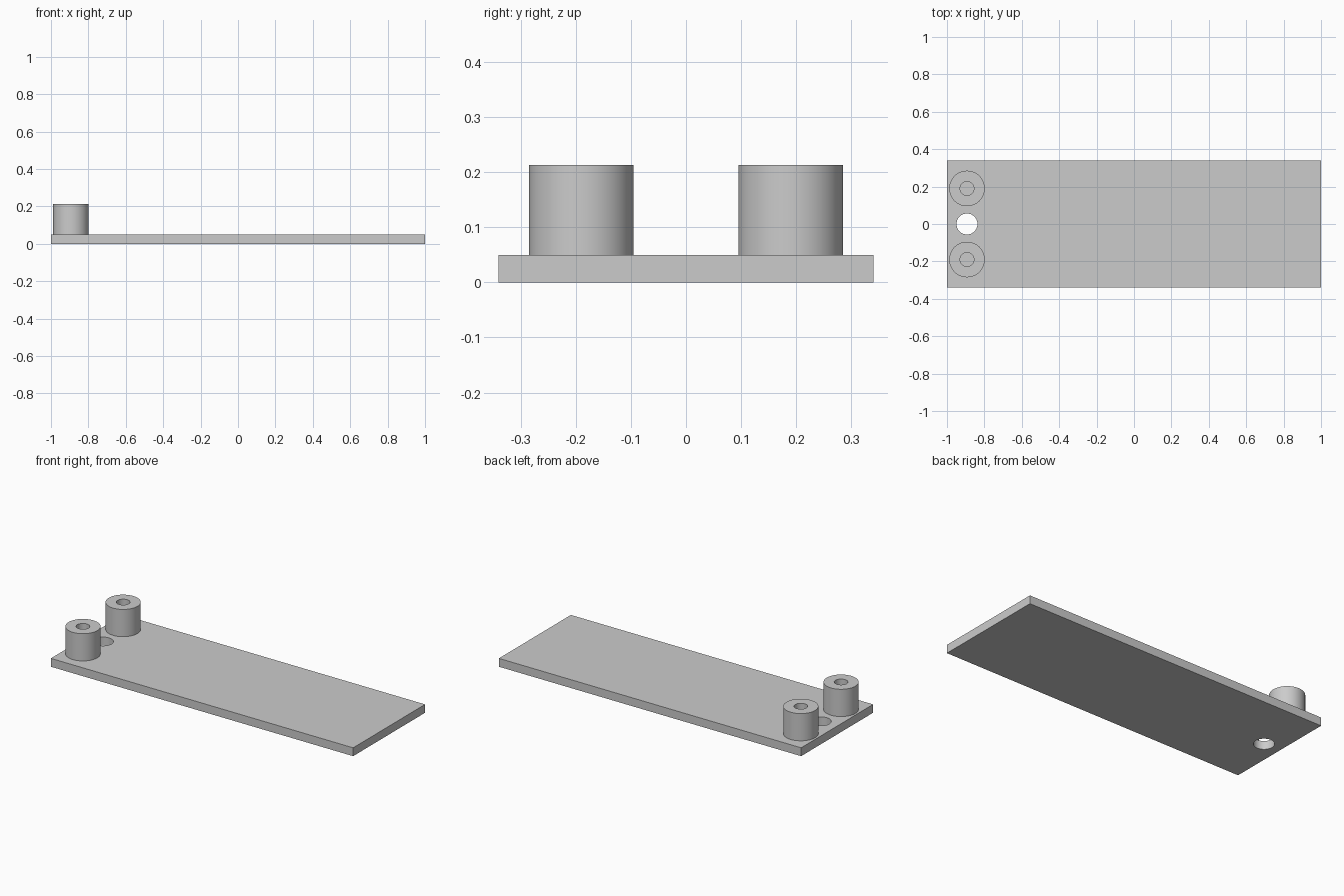
import bpy, bmesh, math
from mathutils import Matrix, Vector

if "Cube" in bpy.data.objects:
    bpy.data.objects.remove(bpy.data.objects["Cube"])

LENGTH, WIDTH, THICK = 2.0, 0.68, 0.05
HOLE_X = -0.893           # shared x of the hole and both posts
POST_Y, POST_TOP = 0.19, 0.213
POST_R, BORE_R, HOLE_R = 0.095, 0.037, 0.056
SEGMENTS = 64

grey = bpy.data.materials.new("light_grey")
grey.diffuse_color = (0.6, 0.6, 0.6, 1)
grey.use_nodes = True
grey.node_tree.nodes["Principled BSDF"].inputs["Base Color"].default_value = grey.diffuse_color


def make_object(name, bm):
    mesh = bpy.data.meshes.new(name)
    bmesh.ops.recalc_face_normals(bm, faces=bm.faces)
    bm.to_mesh(mesh)
    bm.free()
    mesh.materials.append(grey)
    obj = bpy.data.objects.new(name, mesh)
    bpy.context.collection.objects.link(obj)
    return obj


def smooth(obj):
    bpy.ops.object.select_all(action='DESELECT')
    obj.select_set(True)
    bpy.context.view_layer.objects.active = obj
    bpy.ops.object.shade_smooth_by_angle(angle=math.radians(30))


# Flat base plate
bm = bmesh.new()
bmesh.ops.create_cube(bm, size=1, matrix=Matrix.Translation((0, 0, THICK / 2))
                      @ Matrix.Diagonal((LENGTH, WIDTH, THICK, 1)))
plate = make_object("base_plate", bm)

# Through hole between the posts
bm = bmesh.new()
bmesh.ops.create_cone(bm, cap_ends=True, segments=SEGMENTS, radius1=HOLE_R,
                      radius2=HOLE_R, depth=0.3)
cutter = make_object("hole_cutter", bm)
cutter.location = (HOLE_X, 0, THICK / 2)
cut = plate.modifiers.new("hole", 'BOOLEAN')
cut.operation, cut.solver, cut.object = 'DIFFERENCE', 'EXACT', cutter
bpy.context.view_layer.objects.active = plate
bpy.ops.object.modifier_apply(modifier=cut.name)
bpy.data.objects.remove(cutter)
smooth(plate)

# Two hollow posts, each a ring profile spun about its axis
for side, name in ((-1, "front_post"), (1, "back_post")):
    bm = bmesh.new()
    ring = [bm.verts.new((r, 0, z)) for r, z in (
        (POST_R, THICK), (POST_R, POST_TOP), (BORE_R, POST_TOP), (BORE_R, THICK))]
    edges = [bm.edges.new((ring[i], ring[(i + 1) % 4])) for i in range(4)]
    bmesh.ops.spin(bm, geom=ring + edges, cent=(0, 0, 0), axis=(0, 0, 1),
                   angle=math.tau, steps=SEGMENTS, use_merge=True)
    bmesh.ops.remove_doubles(bm, verts=bm.verts, dist=1e-5)
    post = make_object(name, bm)
    post.location = Vector((HOLE_X, side * POST_Y, 0))
    smooth(post)
